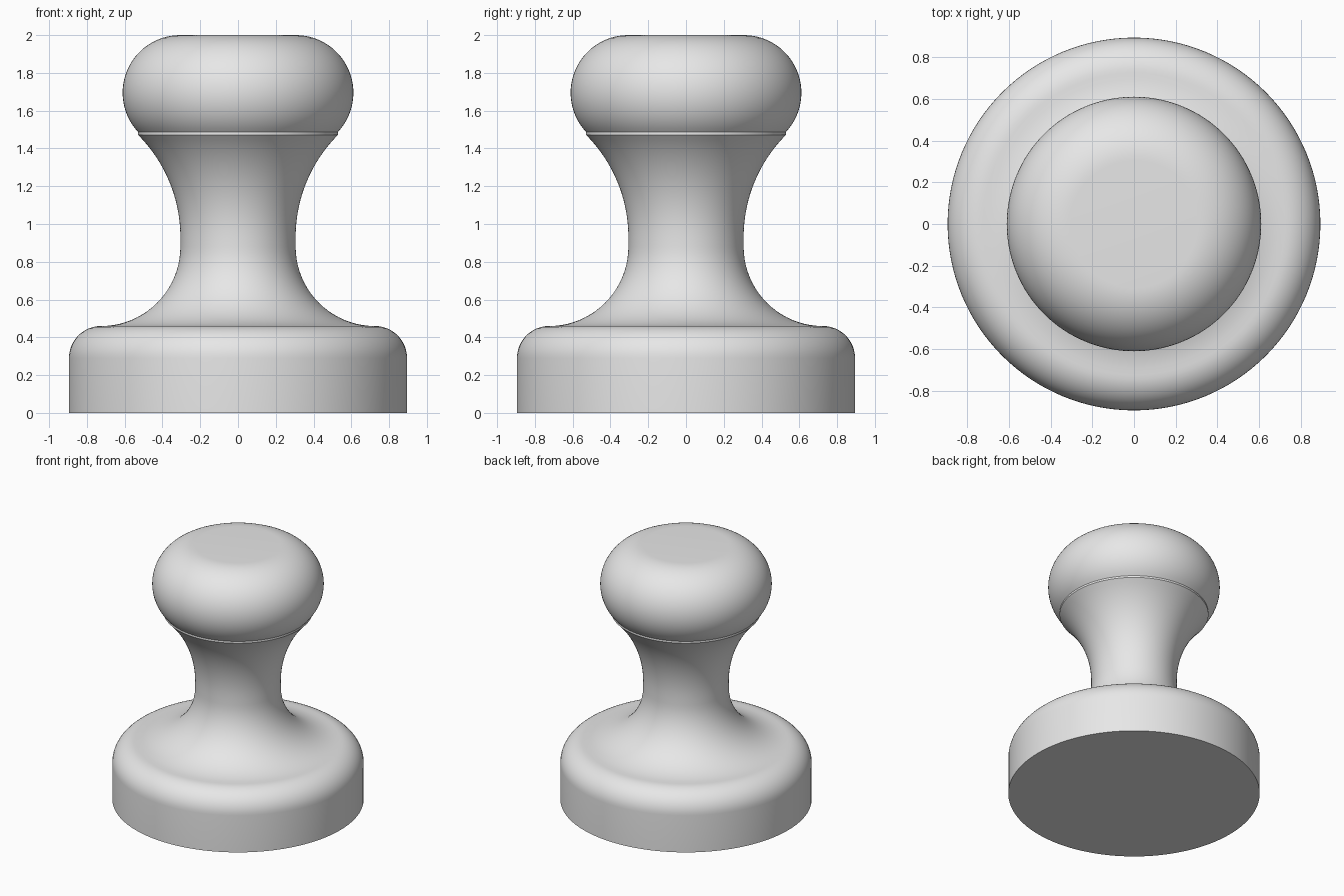
import bpy, bmesh
from math import sin, cos, pi, radians
from mathutils import Matrix

cube = bpy.data.objects.get("Cube")
if cube:
    bpy.data.objects.remove(cube, do_unlink=True)

SIDES = 128


def material(name, value):
    mat = bpy.data.materials.new(name)
    mat.use_nodes = True
    colour = (value, value, value, 1)
    mat.diffuse_color = colour
    mat.node_tree.nodes["Principled BSDF"].inputs["Base Color"].default_value = colour
    return mat


def arc(cx, cz, radius, start, end, steps):
    """Points of a circular arc in the profile plane, angles in degrees."""
    angles = [radians(start + (end - start) * i / steps) for i in range(steps + 1)]
    return [(cx + radius * cos(a), cz + radius * sin(a)) for a in angles]


def lathe(name, profile, mat):
    """Turn a profile of (radius, height) around z, closed by flat end caps."""
    bm = bmesh.new()
    rings = []
    for radius, height in profile:
        ring = bmesh.ops.create_circle(bm, segments=SIDES, radius=radius,
                                       matrix=Matrix.Translation((0, 0, height)))
        rings.append(ring["verts"])
    for low, high in zip(rings, rings[1:]):
        for i in range(SIDES):
            j = (i + 1) % SIDES
            bm.faces.new((low[i], low[j], high[j], high[i]))
    bm.faces.new(rings[0])
    bm.faces.new(rings[-1])
    bmesh.ops.recalc_face_normals(bm, faces=bm.faces)
    mesh = bpy.data.meshes.new(name)
    bm.to_mesh(mesh)
    bm.free()
    obj = bpy.data.objects.new(name, mesh)
    bpy.context.collection.objects.link(obj)
    mesh.materials.append(mat)
    bpy.ops.object.select_all(action="DESELECT")
    obj.select_set(True)
    bpy.context.view_layer.objects.active = obj
    bpy.ops.object.shade_smooth_by_angle(angle=radians(30))
    return obj


# Straight rim and rounded shoulder of the base
profile = [(0.895, 0)] + arc(0.725, 0.29, 0.17, 0, 90, 12)
# Flare from the base up to the waist
profile += arc(0.725, 0.88, 0.42, 270, 180, 20)[1:]
# Neck widening towards the knob
profile += arc(1.072, 0.93, 0.767, 180, 135, 16)
# Rounded knob, ending at its flat top
profile += arc(0.306, 1.695, 0.305, -43, 90, 28)

lathe("turned_knob", profile, material("plain grey", 0.8))
